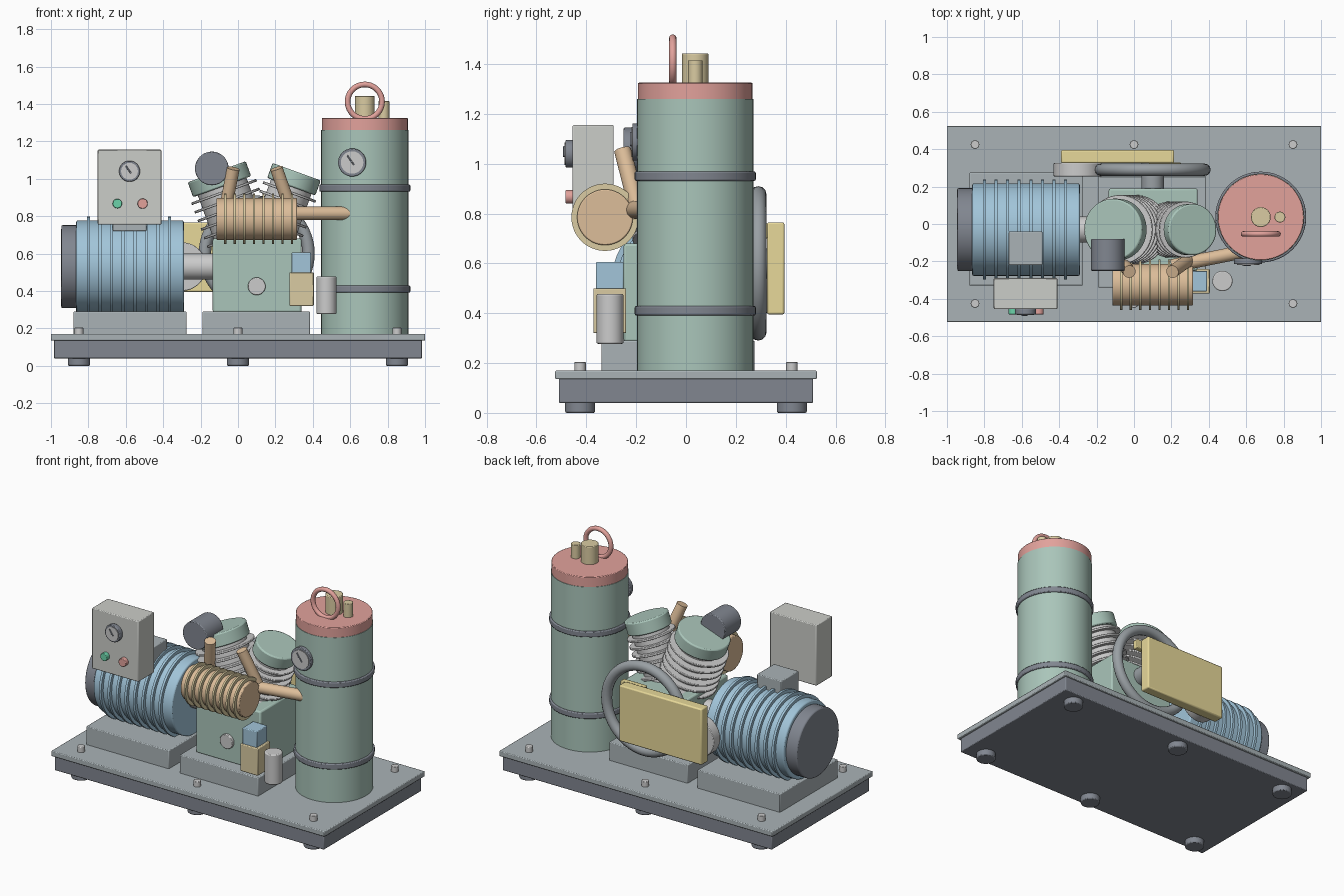
import bpy, math
from mathutils import Vector

if "Cube" in bpy.data.objects:
    bpy.data.objects.remove(bpy.data.objects["Cube"])

COLORS = {
    'green': (0.40, 0.56, 0.49), 'blue': (0.36, 0.56, 0.70), 'red': (0.76, 0.36, 0.33),
    'copper': (0.72, 0.51, 0.32), 'brass': (0.70, 0.60, 0.36), 'yellow': (0.80, 0.69, 0.32),
    'dark': (0.22, 0.24, 0.28), 'mid': (0.40, 0.45, 0.47), 'silver': (0.68, 0.69, 0.70),
    'panel': (0.60, 0.61, 0.58), 'white': (0.85, 0.86, 0.86), 'lamp': (0.15, 0.65, 0.40),
    'rim': (0.32, 0.35, 0.37)}
MATS = {}


def finish(name, color, bevel=0.0):
    ob = bpy.context.object
    ob.name = name
    if color not in MATS:
        MATS[color] = bpy.data.materials.new(color)
        MATS[color].diffuse_color = (*COLORS[color], 1)
    ob.data.materials.append(MATS[color])
    if bevel:
        m = ob.modifiers.new('bevel', 'BEVEL')
        m.width, m.segments, m.limit_method = bevel, 2, 'ANGLE'
    bpy.ops.object.shade_smooth_by_angle(angle=math.radians(35))
    return ob


def box(name, color, x, y, z, bevel=0.005):
    """Box from (min, max) pairs."""
    bpy.ops.mesh.primitive_cube_add(size=1, location=[(a + b) / 2 for a, b in (x, y, z)])
    bpy.context.object.scale = [b - a for a, b in (x, y, z)]
    bpy.ops.object.transform_apply(location=False, rotation=False, scale=True)
    return finish(name, color, bevel)


def rod(name, color, a, b, r, bevel=0.0, r2=None):
    """Cylinder between two points."""
    a, b = Vector(a), Vector(b)
    d = b - a
    bpy.ops.mesh.primitive_cone_add(vertices=48, radius1=r, radius2=r if r2 is None else r2,
                                    depth=d.length, location=(a + b) / 2,
                                    rotation=d.to_track_quat('Z', 'Y').to_euler())
    return finish(name, color, bevel)


def ring(name, color, loc, R, r, rot=(0, 0, 0)):
    bpy.ops.mesh.primitive_torus_add(location=loc, rotation=rot, major_radius=R, minor_radius=r,
                                     major_segments=56, minor_segments=12)
    return finish(name, color)


def gauge(name, x, y, z, r):
    """Round dial facing the front."""
    rod(name + '_case', 'dark', (x, y, z), (x, y - 0.03, z), r, 0.004)
    rod(name + '_face', 'white', (x, y - 0.02, z), (x, y - 0.034, z), r * 0.8)
    rod(name + '_needle', 'dark', (x + r * .15, y - .036, z - r * .2),
        (x - r * .35, y - .036, z + r * .5), 0.004)


# skid, feet and bolts
box('skid', 'dark', (-.985, .985), (-.51, .51), (.04, .14))
box('deck_plate', 'mid', (-1, 1), (-.525, .525), (.135, .17))
for x in (-.85, 0, .85):
    for y in (-.425, .425):
        rod('foot', 'dark', (x, y, 0), (x, y, .045), .06, .006)
        rod('deck_bolt', 'silver', (x, y, .165), (x, y, .205), .023, .003)

# motor
MY, MZ = -.03, .53
box('motor_base', 'mid', (-.88, -.275), (-.33, .275), (.165, .29))
rod('motor_body', 'blue', (-.865, MY, MZ), (-.29, MY, MZ), .247, .008)
rod('motor_fan_cover', 'dark', (-.945, MY, MZ), (-.86, MY, MZ), .222, .008)
for i in range(8):
    x = -.80 + i * .062
    rod('motor_fin', 'blue', (x - .008, MY, MZ), (x + .008, MY, MZ), .268)
rod('coupling', 'silver', (-.3, MY, MZ), (-.12, MY, MZ), .07)
box('terminal_box', 'mid', (-.67, -.49), (-.22, -.04), (.72, .86))

# control panel
box('control_box', 'panel', (-.75, -.41), (-.455, -.29), (.755, 1.155))
gauge('panel_gauge', -.58, -.453, 1.04, .056)
rod('start_lamp', 'lamp', (-.645, -.45, .867), (-.645, -.483, .867), .025, .003)
rod('stop_button', 'red', (-.51, -.45, .867), (-.51, -.483, .867), .027, .003)

# crankcase
box('crankcase_base', 'mid', (-.19, .385), (-.34, .255), (.165, .29))
box('crankcase', 'green', (-.135, .34), (-.25, .19), (.285, .68), .01)
rod('sight_glass', 'white', (.1, -.24, .425), (.1, -.268, .425), .047, .004)

# two finned cylinders in a V
for side, tilt, r_head, r_fin in (('left', -20, .165, .185), ('right', 20, .137, .15)):
    t = math.radians(tilt)
    axis = Vector((math.sin(t), 0, math.cos(t)))
    o = Vector((.1, -.03, .45))
    rod(side + '_barrel', 'silver', o + axis * .12, o + axis * .55, r_head * .84)
    rod(side + '_head', 'green', o + axis * .54, o + axis * .625, r_head, .008)
    for i in range(6):
        c = o + axis * (.265 + i * .049)
        rod(side + '_fin', 'silver', c - axis * .007, c + axis * .007, r_fin, .003)
rod('air_filter', 'dark', (-.14, -.08, 1.055), (-.14, -.25, 1.055), .09, .005)

# intercooler with pipes
IY, IZ = -.325, .785
rod('intercooler_core', 'copper', (-.115, IY, IZ), (.315, IY, IZ), .112, .005)
for i in range(8):
    x = -.068 + i * .051
    rod('intercooler_fin', 'brass', (x - .006, IY, IZ), (x + .006, IY, IZ), .135)
rod('left_pipe', 'copper', (-.075, -.19, .8), (-.025, -.255, 1.055), .034)
rod('right_pipe', 'copper', (.295, -.19, .8), (.205, -.255, 1.055), .034)
rod('tank_pipe', 'copper', (.2, -.225, .815), (.65, -.135, .815), .036)

# flywheel, motor pulley and belt guard at the back
ring('flywheel_rim', 'rim', (.1, .29, .6), .277, .033, (math.pi / 2, 0, 0))
rod('flywheel_hub', 'rim', (.1, .18, .6), (.1, .325, .6), .06)
rod('motor_pulley', 'silver', (-.3, .255, MZ), (-.3, .325, MZ), .13, .004)
box('belt_guard', 'yellow', (-.39, .215), (.325, .395), (.395, .765), .008)
box('guard_bracket', 'yellow', (.08, .25), (.29, .33), (.70, .76))

# air tank
TX, TY = .678, .037
rod('tank', 'green', (TX, TY, .165), (TX, TY, 1.26), .233)
rod('tank_lid', 'red', (TX, TY, 1.255), (TX, TY, 1.325), .23, .004)
for z in (.41, .95):
    rod('tank_band', 'dark', (TX, TY, z - .019), (TX, TY, z + .019), .243, .006)
ring('lifting_ring', 'red', (TX, -.053, 1.412), .092, .015, (math.pi / 2, 0, 0))
rod('relief_valve', 'brass', (TX, TY, 1.32), (TX, TY, 1.443), .053, .004)
rod('small_valve', 'brass', (.78, TY, 1.32), (.78, TY, 1.415), .029, .003)
gauge('tank_gauge', .61, -.185, 1.087, .075)

# drain valve, blue cap and condensate bottle
box('drain_valve', 'brass', (.275, .405), (-.372, -.24), (.32, .5))
box('drain_valve_cap', 'blue', (.285, .39), (-.362, -.25), (.495, .605))
rod('condensate_bottle', 'silver', (.473, -.305, .277), (.473, -.305, .477), .054, .006)

for m in bpy.data.materials:
    if m.users and not m.is_grease_pencil:
        m.use_nodes = True
        m.node_tree.nodes["Principled BSDF"].inputs["Base Color"].default_value = m.diffuse_color
